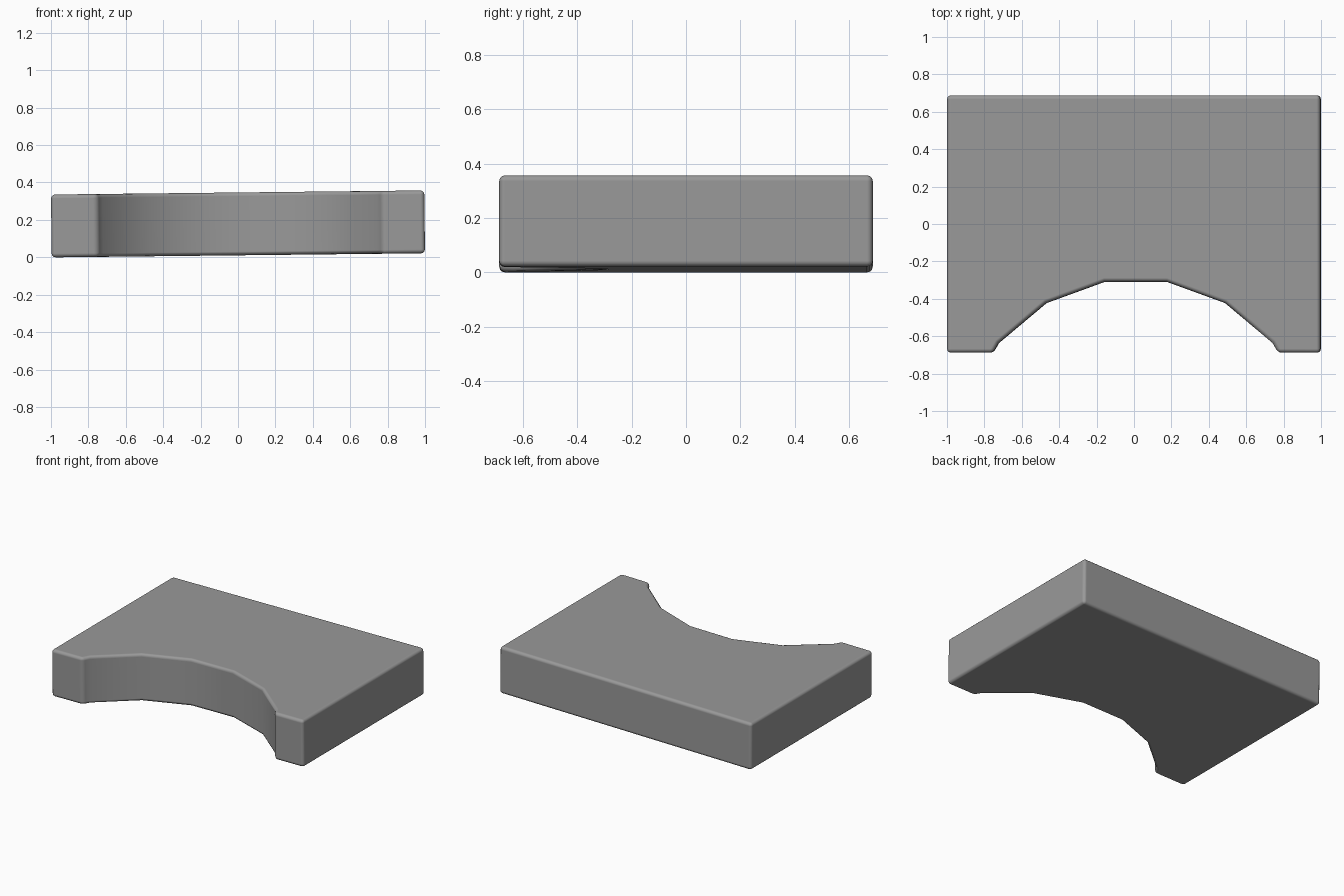
import bpy, bmesh, math
from mathutils import Matrix

if "Cube" in bpy.data.objects:
    bpy.data.objects.remove(bpy.data.objects["Cube"])

HALF_X, HALF_Y, HEIGHT = 0.998, 0.688, 0.336
R, CX = 0.956, 0.01
CY = -0.309 - R * math.cos(math.radians(10))

# Outline: rectangle with an 18-sided circular notch in the front edge
arc = [(CX + R * math.sin(math.radians(a)), CY + R * math.cos(math.radians(a)))
       for a in range(-50, 51, 20)]
end = arc[-1][0] - CX + (arc[-1][1] + HALF_Y) / math.tan(math.radians(60))
outline = ([(-HALF_X, -HALF_Y), (CX - end, -HALF_Y)] + arc +
           [(CX + end, -HALF_Y), (HALF_X, -HALF_Y),
            (HALF_X, HALF_Y), (-HALF_X, HALF_Y)])

# Slab: extruded outline, tilted slightly about y
bm = bmesh.new()
face = bm.faces.new([bm.verts.new((x, y, 0)) for x, y in outline])
top = bmesh.ops.extrude_face_region(bm, geom=[face])["geom"]
bmesh.ops.translate(bm, vec=(0, 0, HEIGHT),
                    verts=[g for g in top if isinstance(g, bmesh.types.BMVert)])
bmesh.ops.recalc_face_normals(bm, faces=bm.faces)
tilt = Matrix.Rotation(-0.011, 4, 'Y')
bm.transform(Matrix.Translation((0.0018, 0, 0.0105)) @ tilt)
mesh = bpy.data.meshes.new("notched_slab")
bm.to_mesh(mesh)
bm.free()
slab = bpy.data.objects.new("notched_slab", mesh)
bpy.context.collection.objects.link(slab)

# Dark grey surface
grey = bpy.data.materials.new("dark_grey")
grey.diffuse_color = (0.32, 0.32, 0.32, 1)
grey.use_nodes = True
grey.node_tree.nodes["Principled BSDF"].inputs["Base Color"].default_value = grey.diffuse_color
mesh.materials.append(grey)

# Rounded edges and smooth notch shading
bpy.context.view_layer.objects.active = slab
slab.select_set(True)
bpy.ops.object.shade_smooth()
bevel = slab.modifiers.new("rounded_edges", 'BEVEL')
bevel.width = 0.021
bevel.segments = 3
bevel.limit_method = 'ANGLE'
bevel.angle_limit = math.radians(30)
bevel.harden_normals = True
